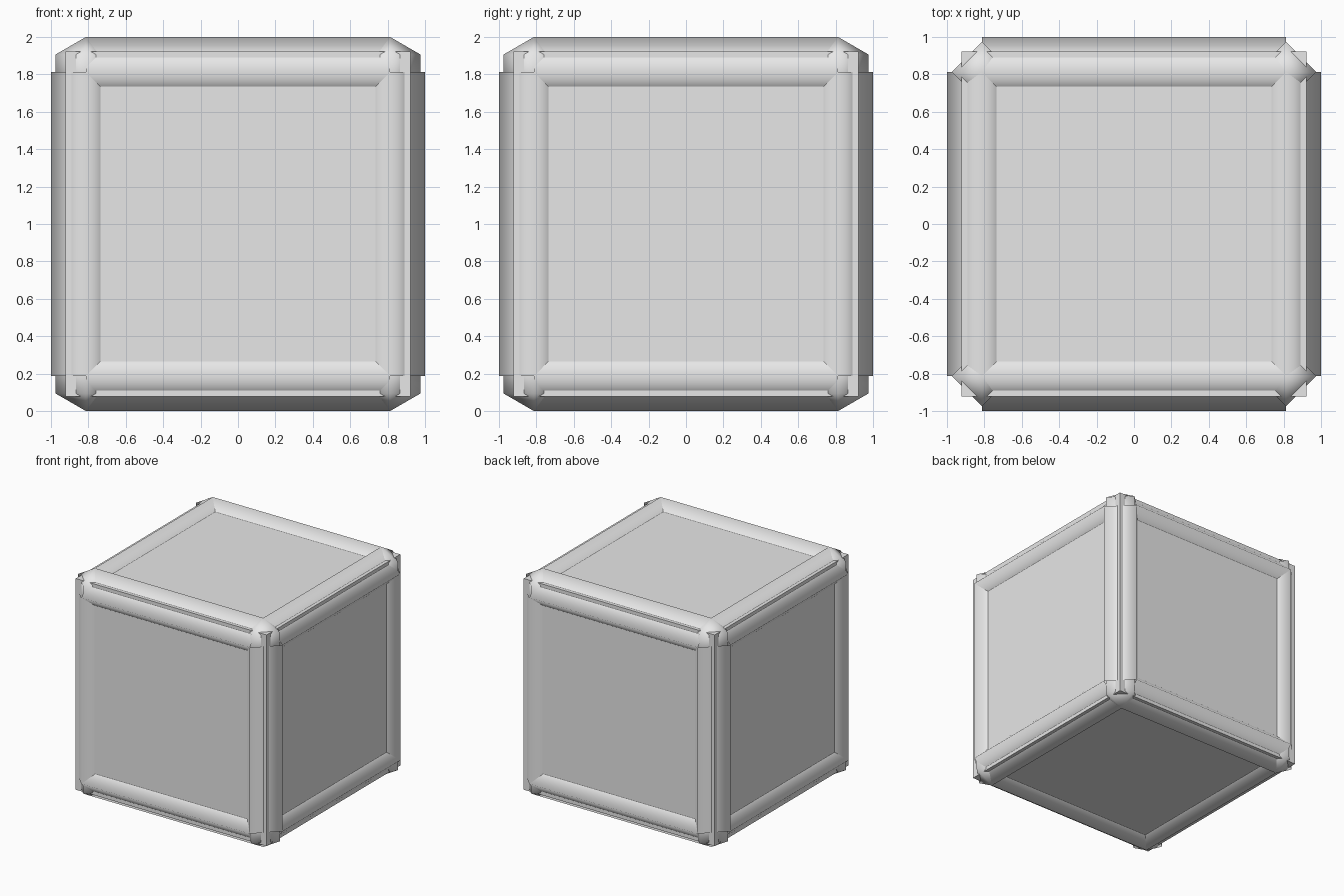
import bpy
import math
from itertools import product

HALF = 0.813      # distance of the bar centre lines from the cube centre
RADIUS = 0.187    # bar radius, reaching out to 1.0
PANEL = 0.922     # half size of the recessed core

old = bpy.data.objects.get("Cube")
if old:
    bpy.data.objects.remove(old, do_unlink=True)

# Single light grey material
grey = bpy.data.materials.new("light_grey")
grey.use_nodes = True
colour = (0.8, 0.8, 0.8, 1.0)
grey.diffuse_color = colour
grey.node_tree.nodes["Principled BSDF"].inputs["Base Color"].default_value = colour


def finish(name, smooth):
    obj = bpy.context.object
    obj.name = name
    obj.data.materials.append(grey)
    if smooth:
        bpy.ops.object.shade_smooth()
    return obj


# Recessed panels: one core cube showing through the frame
bpy.ops.mesh.primitive_cube_add(size=2 * PANEL, location=(0, 0, 1))
finish("recessed_panels", False)

# Frame bars: smooth four-sided tubes along each cube edge
quarter = math.pi / 2
turns = {"x": (0, quarter, 0), "y": (quarter, 0, 0), "z": (0, 0, 0)}
for i, (axis, turn) in enumerate(turns.items()):
    for a, b in product((-HALF, HALF), repeat=2):
        place = [a, b]
        place.insert(i, 0)
        place[2] += 1
        bpy.ops.mesh.primitive_cylinder_add(
            vertices=4, radius=RADIUS, depth=2 * HALF,
            end_fill_type='NOTHING', location=place, rotation=turn)
        finish("frame_bar_" + axis, True)

# Corner joints: smooth octahedra closing the bar ends
for x, y, z in product((-HALF, HALF), repeat=3):
    bpy.ops.mesh.primitive_uv_sphere_add(
        segments=4, ring_count=2, radius=RADIUS, location=(x, y, z + 1))
    finish("corner_joint", True)
